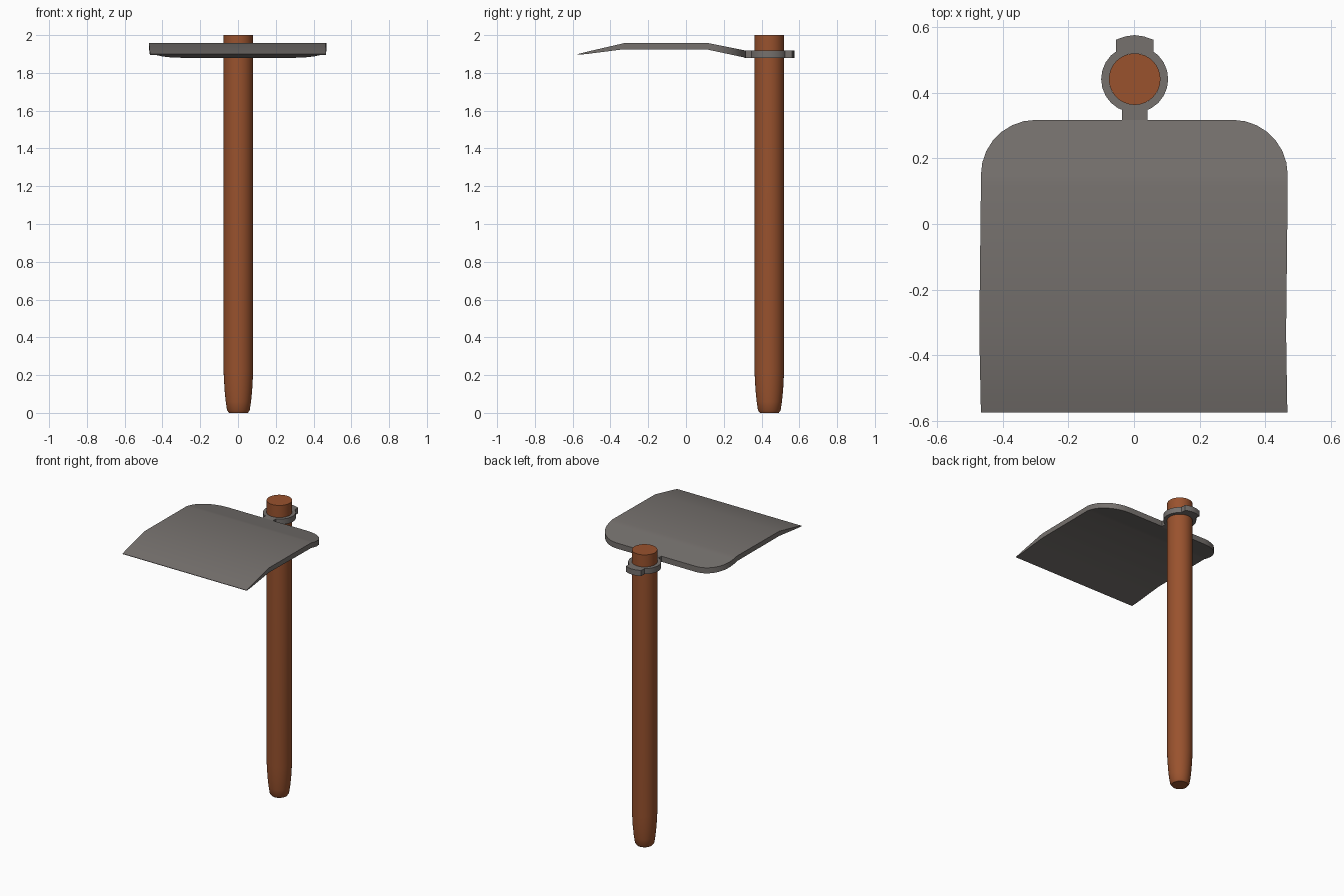
import bpy, bmesh, math

if "Cube" in bpy.data.objects:
    bpy.data.objects.remove(bpy.data.objects["Cube"])

def material(name, rgb):
    m = bpy.data.materials.new(name)
    m.diffuse_color = (*rgb, 1)
    m.use_nodes = True
    m.node_tree.nodes["Principled BSDF"].inputs["Base Color"].default_value = m.diffuse_color
    return m

wood = material("reddish_wood", (0.32, 0.085, 0.027))
steel = material("grey_steel", (0.18, 0.165, 0.155))

def make(name, verts, faces, mat, angle=30):
    me = bpy.data.meshes.new(name)
    me.from_pydata(verts, [], faces)
    bm = bmesh.new()
    bm.from_mesh(me)
    bmesh.ops.recalc_face_normals(bm, faces=bm.faces)
    bm.to_mesh(me)
    bm.free()
    ob = bpy.data.objects.new(name, me)
    bpy.context.collection.objects.link(ob)
    me.materials.append(mat)
    bpy.ops.object.select_all(action='DESELECT')
    ob.select_set(True)
    bpy.context.view_layer.objects.active = ob
    bpy.ops.object.shade_smooth_by_angle(angle=math.radians(angle))
    return ob

CX, CY = 0.002, 0.441

def lathe(name, profile, n, mat, closed=False):
    verts = [(CX + r * math.cos(2 * math.pi * i / n), CY + r * math.sin(2 * math.pi * i / n), z)
             for r, z in profile for i in range(n)]
    k = len(profile)
    faces = []
    for j in range(k if closed else k - 1):
        a, b = j * n, ((j + 1) % k) * n
        faces += [(a + i, a + (i + 1) % n, b + (i + 1) % n, b + i) for i in range(n)]
    if not closed:
        faces += [tuple(range(n)), tuple(range((k - 1) * n, k * n))]
    return make(name, verts, faces, mat)

def prism(name, pts, z0, z1, mat):
    n = len(pts)
    verts = [(x, y, z) for z in (z0, z1) for x, y in pts]
    faces = [tuple(range(n)), tuple(range(n, 2 * n))]
    faces += [(i, (i + 1) % n, n + (i + 1) % n, n + i) for i in range(n)]
    return make(name, verts, faces, mat)

# Wooden handle, tapered at the bottom
lathe("handle", [(0.05, 0), (0.06, 0.014), (0.067, 0.06), (0.073, 0.12),
                 (0.0785, 0.22), (0.0785, 2.0)], 32, wood)

# Steel socket ring, neck and rear tab
Z0, Z1 = 1.88, 1.918
lathe("socket_ring", [(0.0785, Z0), (0.102, Z0), (0.102, Z1), (0.0785, Z1)], 24, steel, True)
prism("neck", [(-0.037, 0.31), (0.041, 0.31), (0.041, 0.351), (-0.037, 0.351)], Z0, Z1, steel)
prism("rear_tab", [(-0.055, 0.52), (0.059, 0.52), (0.059, 0.561), (0.03, 0.571),
                   (0.002, 0.575), (-0.026, 0.571), (-0.055, 0.561)], Z0, Z1, steel)

# Blade: cross rows of (y, left x, right x, top z, bottom z)
rows = [(-0.574, -0.466, 0.467, 1.899, 1.896), (-0.525, -0.467, 0.466, 1.912, 1.900),
        (-0.33, -0.471, 0.463, 1.957, 1.925), (0.116, -0.466, 0.468, 1.958, 1.923)]
for i in range(8):  # rounded rear corners, sloping down
    a = math.pi / 2 * i / 7
    y = 0.15 + 0.167 * math.sin(a)
    w = 0.467 - 0.167 * (1 - math.cos(a))
    t = (y - 0.116) / 0.201
    rows.append((y, 0.001 - w, 0.001 + w, 1.958 - 0.04 * t, 1.923 - 0.043 * t))
verts, faces = [], []
for y, xl, xr, zt, zb in rows:
    verts += [(xl, y, zb), (xr, y, zb), (xr, y, zt), (xl, y, zt)]
for j in range(len(rows) - 1):
    a = 4 * j
    faces += [(a + i, a + (i + 1) % 4, a + 4 + (i + 1) % 4, a + 4 + i) for i in range(4)]
faces += [(0, 1, 2, 3), tuple(range(len(verts) - 4, len(verts)))]
make("blade", verts, faces, steel)
